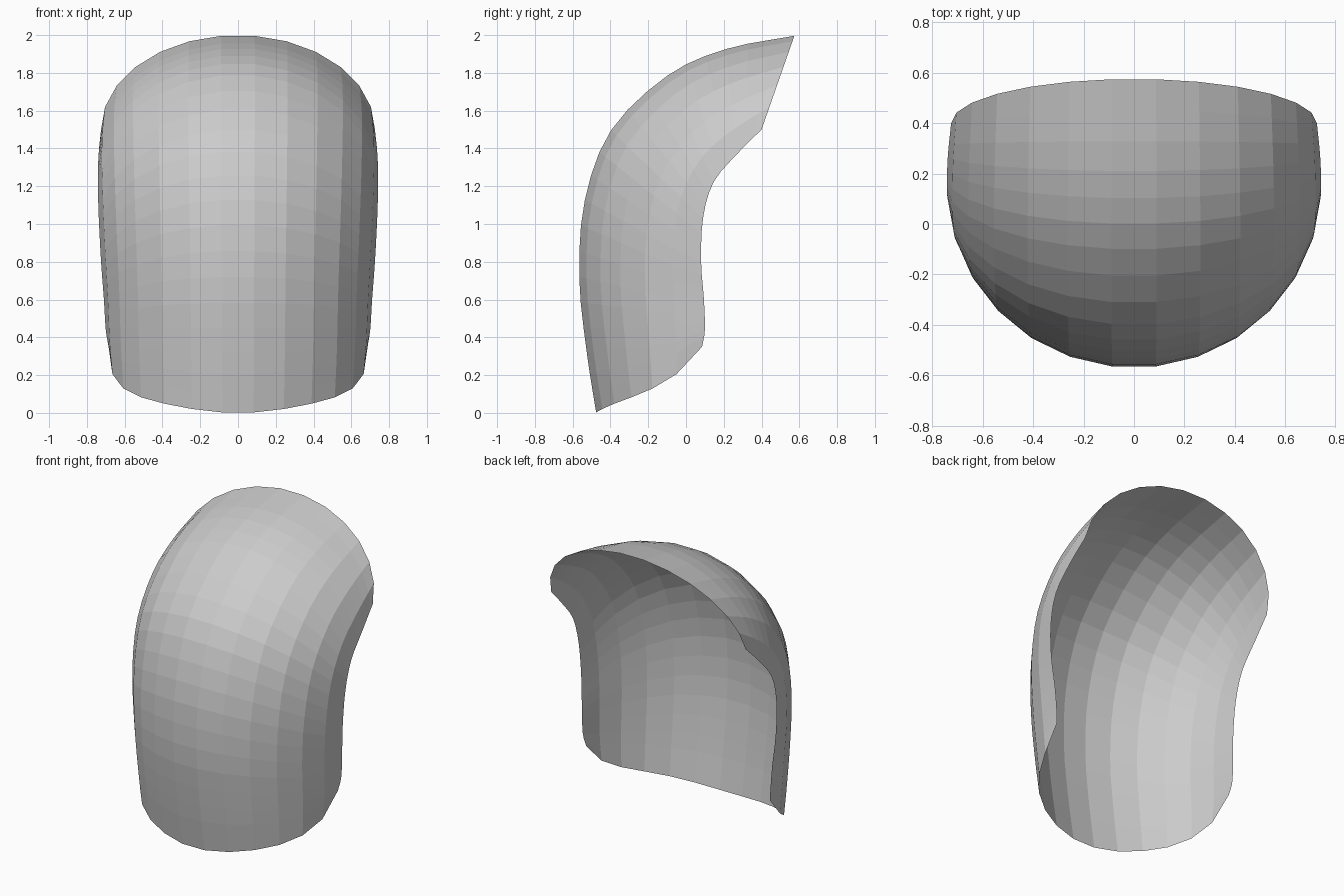
import bpy
import bmesh
from math import sin, cos, pi

cube = bpy.data.objects.get("Cube")
if cube:
    bpy.data.objects.remove(cube, do_unlink=True)

COLUMNS, ROWS = 13, 21

# Profiles from bottom to top: centre line (y, z), side edge (y, z), half width
centre = [(-.48, 0), (-.53, .32), (-.57, .72), (-.54, 1.13),
          (-.40, 1.5), (-.10, 1.79), (.21, 1.93), (.575, 2.0)]
edge = [(.085, .35), (.10, .44), (.095, .60), (.08, .80),
        (.09, 1.03), (.145, 1.22), (.27, 1.37), (.40, 1.50)]
width = [(.685,), (.70,), (.71,), (.725,), (.737,), (.742,), (.738,), (.725,)]


def spline(points, t):
    """Smooth curve through the points, t from 0 to 1."""
    last = len(points) - 1
    i = min(int(t * last), last - 1)
    f = t * last - i
    b, c = points[i], points[i + 1]
    a = points[i - 1] if i else [2 * p - q for p, q in zip(b, c)]
    d = points[i + 2] if i + 2 <= last else [2 * q - p for p, q in zip(b, c)]
    return [q + f / 2 * (r - p + f * (2 * p - 5 * q + 4 * r - s
                                      + f * (3 * (q - r) + s - p)))
            for p, q, r, s in zip(a, b, c, d)]


def shell_point(u, t):
    """Each row is half an ellipse from edge to edge through the centre."""
    angle = pi * (u - .5)
    c = max(cos(angle), 0)
    (cy, cz), (ey, ez), (w,) = spline(centre, t), spline(edge, t), spline(width, t)
    sag = .14 * sin(angle) ** 4 * c ** .5 * (1 - t) ** 4
    return w * sin(angle), ey + (cy - ey) * c, ez + (cz - ez) * c - sag


# Open curved shell
bm = bmesh.new()
grid = [[bm.verts.new(shell_point(i / COLUMNS, j / ROWS))
         for i in range(COLUMNS + 1)] for j in range(ROWS + 1)]
for low, high in zip(grid, grid[1:]):
    for i in range(COLUMNS):
        bm.faces.new((low[i], low[i + 1], high[i + 1], high[i]))
mesh = bpy.data.meshes.new("curved_shell")
bm.to_mesh(mesh)
bm.free()
shell = bpy.data.objects.new("curved_shell", mesh)
bpy.context.collection.objects.link(shell)

# Plain grey
grey = bpy.data.materials.new("light_grey")
grey.use_nodes = True
colour = (.6, .6, .6, 1)
grey.diffuse_color = colour
grey.node_tree.nodes["Principled BSDF"].inputs["Base Color"].default_value = colour
mesh.materials.append(grey)
